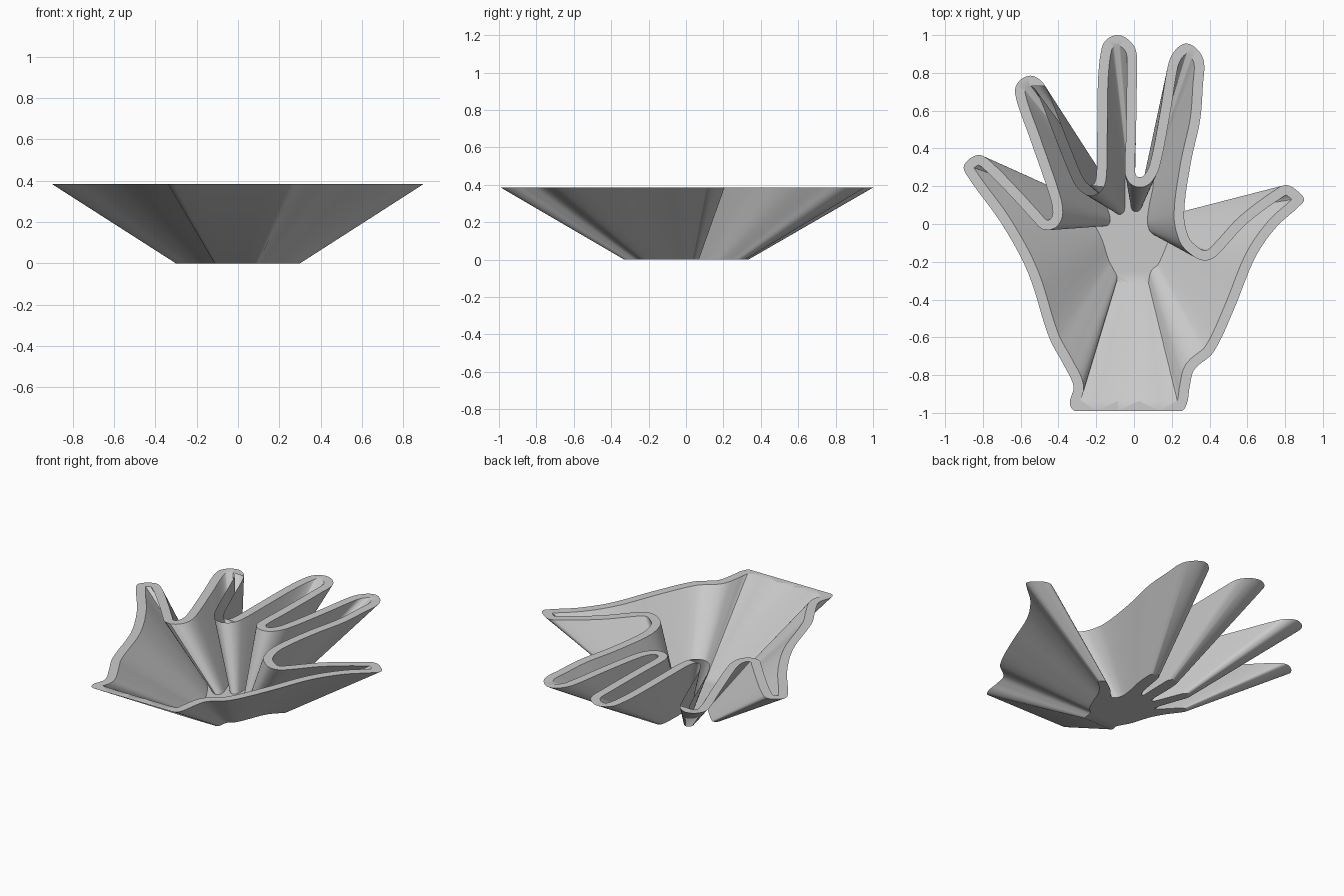
import bpy, bmesh
from mathutils import Vector, geometry

if "Cube" in bpy.data.objects:
    bpy.data.objects.remove(bpy.data.objects["Cube"])

HEIGHT = .385      # rim height
FLOOR = .015       # thickness of the base
TAPER = 1 / 3      # base size relative to the rim
WALL = .053        # rim width

# Rim outline of the open hand, clockwise from the wrist
wrist_right = [(-.31, -.99), (-.34, -.95), (-.32, -.86), (-.37, -.75), (-.45, -.6),
               (-.56, -.26), (-.7, 0)]
little_finger = [(-.88, .25), (-.9, .31), (-.83, .365), (-.77, .34), (-.6, .17)]
little_gap = [(-.49, .05), (-.455, .02), (-.43, .06), (-.45, .16)]
ring_finger = [(-.55, .45), (-.63, .69), (-.61, .755), (-.55, .785), (-.5, .765),
               (-.465, .72), (-.35, .43)]
ring_gap = [(-.28, .26), (-.25, .215), (-.22, .205), (-.2, .25)]
middle_finger = [(-.195, .45), (-.19, .77), (-.17, .935), (-.14, .98), (-.09, 1),
                 (-.035, .98), (.01, .92), (.015, .8), (.01, .45)]
middle_gap = [(.005, .28), (.02, .25), (.05, .255), (.085, .32)]
index_finger = [(.14, .6), (.18, .84), (.21, .91), (.27, .955), (.33, .93), (.37, .86),
                (.365, .74), (.35, .55), (.3, .32)]
thumb_gap = [(.265, .05), (.29, -.07), (.335, -.12), (.38, -.14), (.42, -.11), (.56, .04)]
thumb = [(.77, .195), (.815, .205), (.865, .175), (.9, .13), (.87, .09), (.75, -.02)]
wrist_left = [(.64, -.18), (.53, -.45), (.42, -.68), (.32, -.77), (.295, -.86), (.28, -.95),
              (.25, -.99)]
hand = (wrist_right + little_finger + little_gap + ring_finger + ring_gap + middle_finger
        + middle_gap + index_finger + thumb_gap + thumb + wrist_left)


def smooth_loop(points, steps=5):
    """Closed curve through the points; the wrist edge stays straight."""
    pts = [Vector(p) for p in points]
    n = len(pts)
    out = []
    for i, b in enumerate(pts):
        a, c, d = pts[i - 1], pts[(i + 1) % n], pts[(i + 2) % n]
        chord = (c - b).length
        # Tangents scaled to the chord so uneven spacing does not overshoot
        start = (c - a).normalized() * chord / 3
        end = (d - b).normalized() * chord / 3
        if i == n - 1:
            start = end = (c - b) / 3
        out += geometry.interpolate_bezier(b, b + start, c - end, c, steps + 1)[:-1]
    return out


def gap_to_loop(p, loop):
    best = 9
    for i, b in enumerate(loop):
        a = loop[i - 1]
        q, t = geometry.intersect_point_line(p, a, b)
        q = a.lerp(b, min(max(t, 0), 1))
        best = min(best, (p - q).length)
    return best


def inset_loop(loop, width):
    """Parallel curve inside the loop, with crossed-over points dropped."""
    out = []
    for i, p in enumerate(loop):
        along = (loop[(i + 1) % len(loop)] - loop[i - 1]).normalized()
        q = p + Vector((along.y, -along.x)) * width
        if gap_to_loop(q, loop) > width * .96:
            out.append(q)
    return out


outer = smooth_loop(hand)
inner = inset_loop(outer, WALL)
bm = bmesh.new()


def ring(loop, scale, z):
    verts = [bm.verts.new((p.x * scale, p.y * scale, z)) for p in loop]
    edges = [bm.edges.new((verts[i - 1], verts[i])) for i in range(len(verts))]
    return verts, edges


def wall(loop, low_z):
    """Flaring wall from the small base outline to the rim."""
    low, low_edges = ring(loop, TAPER, low_z)
    top, top_edges = ring(loop, 1, HEIGHT)
    for i in range(len(loop)):
        bm.faces.new((low[i - 1], low[i], top[i], top[i - 1]))
    return low_edges, top_edges


outer_low, outer_top = wall(outer, 0)
inner_low, inner_top = wall(inner, FLOOR)

# Underside, inner floor and flat rim
for edges in (outer_low, inner_low, outer_top + inner_top):
    bmesh.ops.triangle_fill(bm, edges=edges, use_beauty=True)
bmesh.ops.recalc_face_normals(bm, faces=bm.faces)

mesh = bpy.data.meshes.new("hand_bowl")
bm.to_mesh(mesh)
bm.free()
bowl = bpy.data.objects.new("hand_bowl", mesh)
bpy.context.collection.objects.link(bowl)

# Plain grey clay
grey = bpy.data.materials.new("light_grey")
grey.use_nodes = True
colour = (.6, .6, .6, 1)
grey.diffuse_color = colour
grey.node_tree.nodes["Principled BSDF"].inputs["Base Color"].default_value = colour
mesh.materials.append(grey)

bpy.context.view_layer.objects.active = bowl
bowl.select_set(True)
bpy.ops.object.shade_smooth_by_angle(angle=.6)
